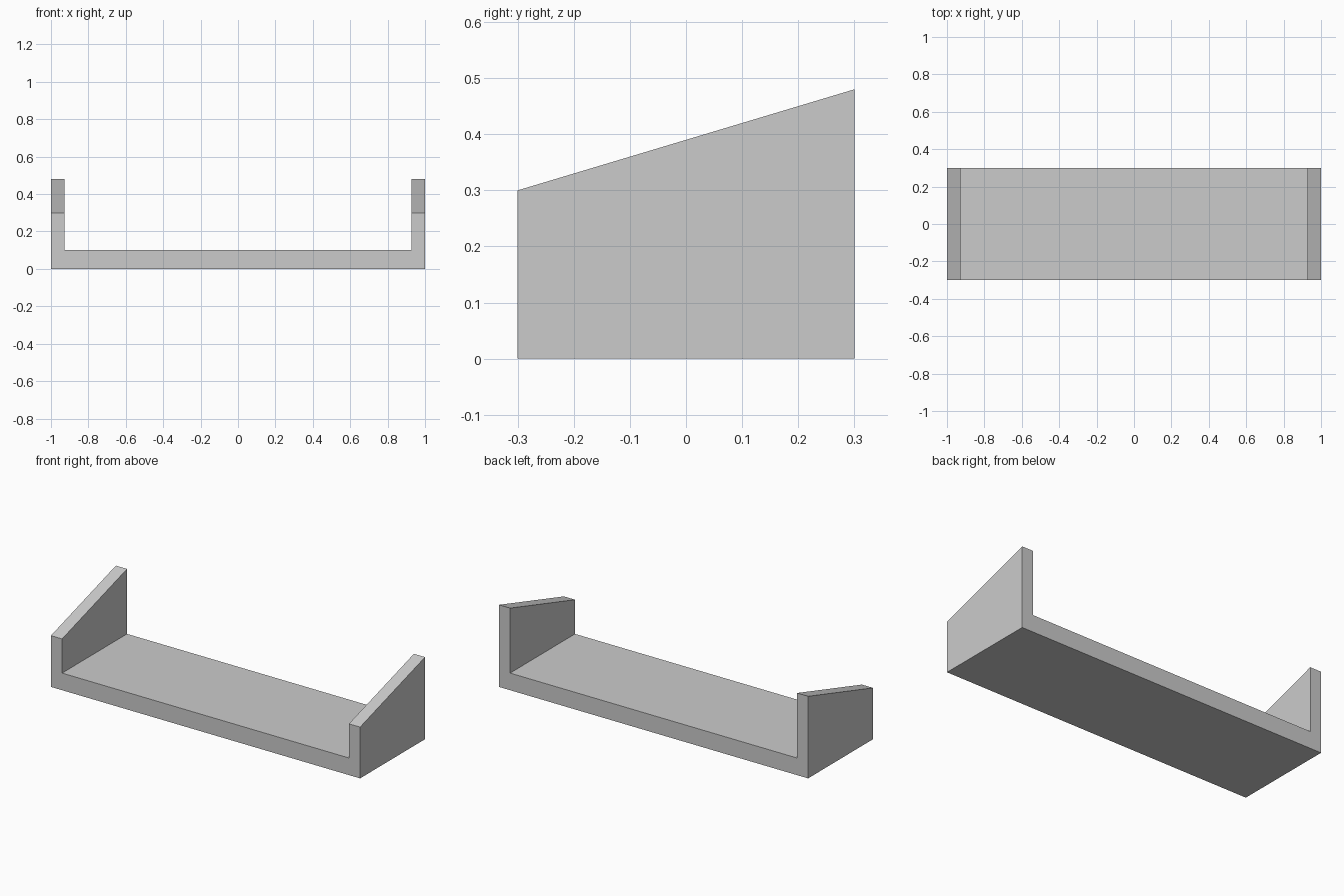
import bpy
import bmesh

if "Cube" in bpy.data.objects:
    bpy.data.objects.remove(bpy.data.objects["Cube"])

HALF_W, HALF_D = 1.0, 0.3
WALL, FLOOR = 0.072, 0.1
FRONT_H, BACK_H = 0.30, 0.48


def u_profile(bm, y, height):
    """U-shaped cross-section at depth y with side walls of the given height."""
    inner = HALF_W - WALL
    right = [(HALF_W, 0), (HALF_W, height), (inner, height), (inner, FLOOR)]
    left = [(-x, z) for x, z in reversed(right)]
    return [bm.verts.new((x, y, z)) for x, z in right + left]


# Tray: floor and two sloped side walls, lofted from front to back
bm = bmesh.new()
front = u_profile(bm, -HALF_D, FRONT_H)
back = u_profile(bm, HALF_D, BACK_H)
bm.faces.new(front)
bm.faces.new(back)
for i in range(len(front)):
    j = (i + 1) % len(front)
    bm.faces.new((front[i], front[j], back[j], back[i]))
bmesh.ops.recalc_face_normals(bm, faces=bm.faces)

mesh = bpy.data.meshes.new("shelf_tray")
bm.to_mesh(mesh)
bm.free()
tray = bpy.data.objects.new("shelf_tray", mesh)
bpy.context.collection.objects.link(tray)
